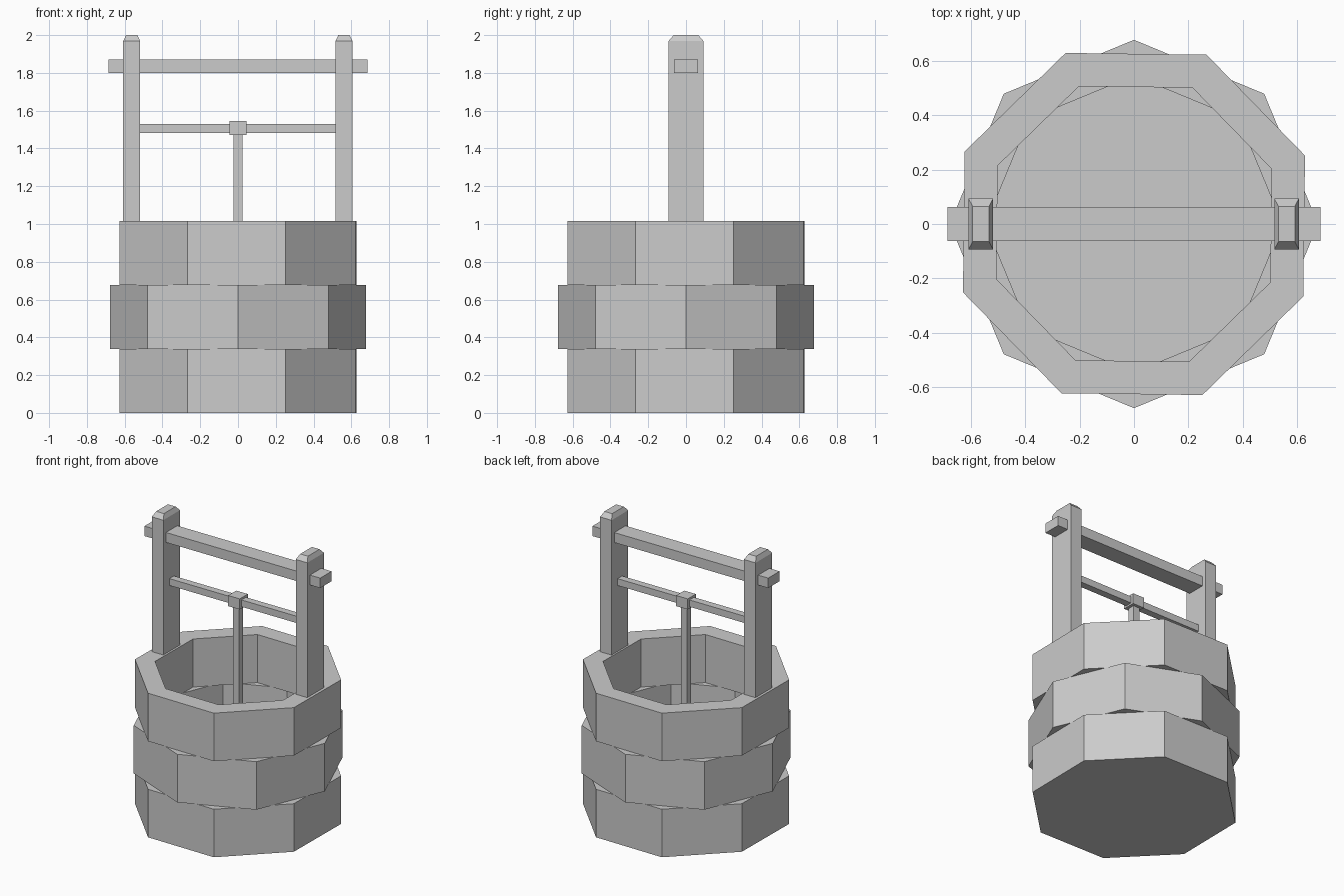
import bpy, bmesh
from math import cos, sin, pi, radians

if "Cube" in bpy.data.objects:
    bpy.data.objects.remove(bpy.data.objects["Cube"])

COURSE = 0.339            # height of one stone course
R_OUT, R_IN = 0.677, 0.545
TWIST = radians(21.8)


def finish(name, bm):
    bmesh.ops.recalc_face_normals(bm, faces=bm.faces)
    mesh = bpy.data.meshes.new(name)
    bm.to_mesh(mesh)
    bm.free()
    obj = bpy.data.objects.new(name, mesh)
    bpy.context.collection.objects.link(obj)
    return obj


def octagon(bm, radius, z, turn):
    return [bm.verts.new((radius * cos(turn + i * pi / 4),
                          radius * sin(turn + i * pi / 4), z)) for i in range(8)]


def bridge(bm, a, b):
    for i in range(8):
        j = (i + 1) % 8
        bm.faces.new((a[i], a[j], b[j], b[i]))


def course(name, z, turn, hollow=True):
    bm = bmesh.new()
    low = octagon(bm, R_OUT, z, turn)
    high = octagon(bm, R_OUT, z + COURSE, turn)
    bridge(bm, low, high)
    if hollow:
        low_in = octagon(bm, R_IN, z, turn)
        high_in = octagon(bm, R_IN, z + COURSE, turn)
        bridge(bm, high, high_in)
        bridge(bm, high_in, low_in)
        bridge(bm, low_in, low)
    else:
        bm.faces.new(low)
        bm.faces.new(high)
    return finish(name, bm)


def box(name, lo, hi, taper=None):
    """Box between two corners; taper=(inset_x, inset_y, height) slopes the top."""
    bm = bmesh.new()
    bmesh.ops.create_cube(bm, size=1)
    for v in bm.verts:
        v.co = [lo[k] + (v.co[k] + 0.5) * (hi[k] - lo[k]) for k in range(3)]
    if taper:
        dx, dy, dz = taper
        mid_x = (lo[0] + hi[0]) / 2
        top = [f for f in bm.faces if f.normal.z > 0.9]
        new = bmesh.ops.extrude_face_region(bm, geom=top)["geom"]
        bmesh.ops.delete(bm, geom=top, context='FACES_ONLY')
        for v in (g for g in new if isinstance(g, bmesh.types.BMVert)):
            v.co.z += dz
            v.co.x += dx if v.co.x < mid_x else -dx
            v.co.y += dy if v.co.y < 0 else -dy
    return finish(name, bm)


# Stone wall: three octagonal courses, the middle one turned
course("bottom_course", 0, TWIST, hollow=False)
course("middle_course", COURSE, 0)
course("top_course", 2 * COURSE, TWIST)

# Posts with sloped tops
for side, x in (("left", -0.563), ("right", 0.561)):
    box(side + "_post", (x - 0.045, -0.093, 1.0), (x + 0.045, 0.093, 1.968),
        taper=(0.015, 0.028, 0.032))

# Top beam, axle, hub and rope
box("top_beam", (-0.686, -0.063, 1.80), (0.686, 0.063, 1.87))
box("axle", (-0.52, -0.025, 1.482), (0.52, 0.025, 1.53))
box("rope_hub", (-0.045, -0.045, 1.47), (0.045, 0.045, 1.545))
box("rope", (-0.024, -0.024, 0.34), (0.024, 0.024, 1.475))
